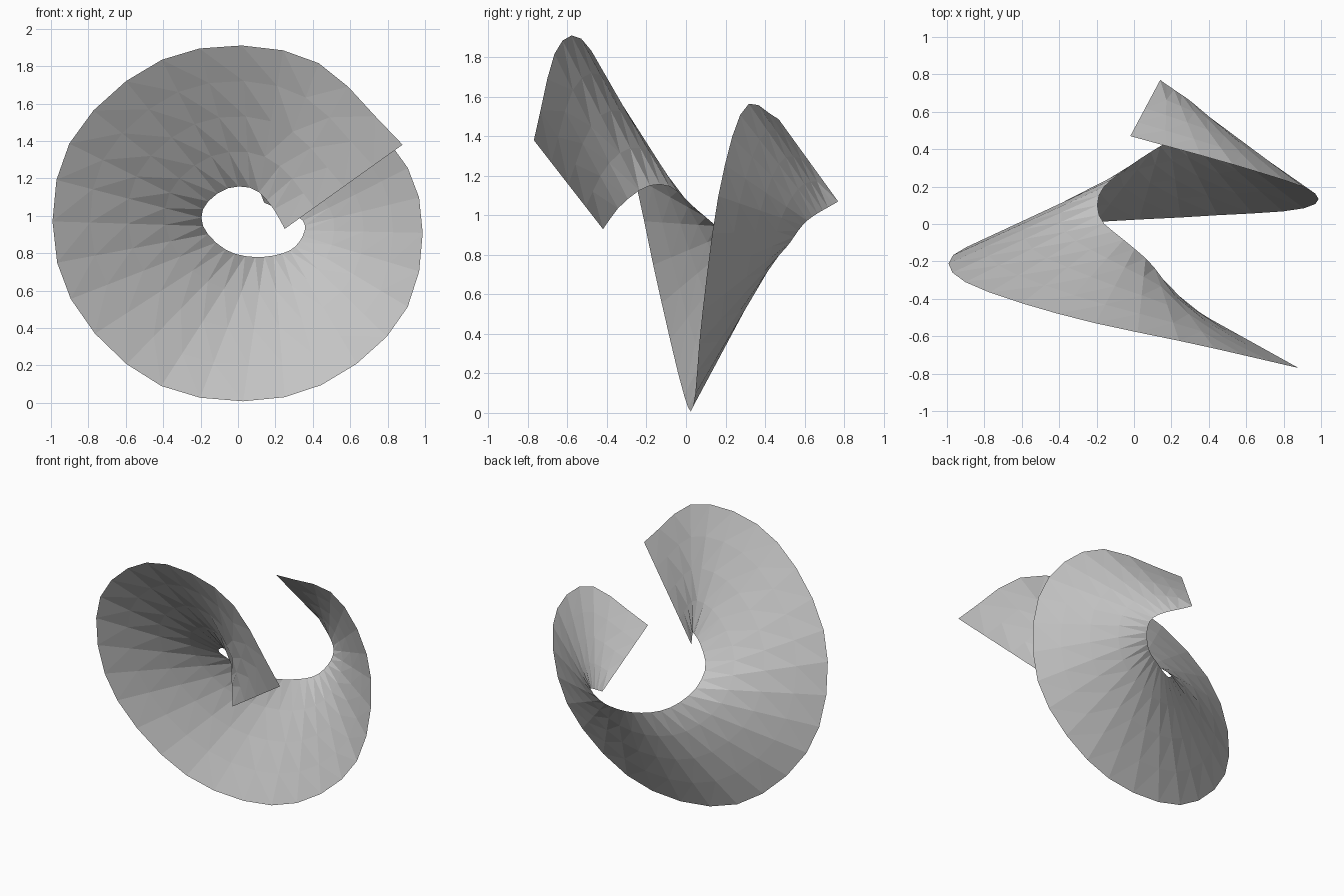
import bpy
import bmesh
import math
from mathutils import Vector

cube = bpy.data.objects.get("Cube")
if cube:
    bpy.data.objects.remove(cube, do_unlink=True)

LENGTH_STEPS = 34
WIDTH_STEPS = 4

# Path of the wide outer rim, from the front end to the back end
OUTER_RIM = [
    (.88, -.77, 1.38), (.36, -.65, 1.85), (-.37, -.49, 1.85), (-.92, -.3, 1.35),
    (-.93, -.14, .63), (-.41, -.01, .09), (.33, .04, .05), (.89, .08, .48),
    (.96, .17, 1.13), (.59, .3, 1.55), (-.02, .47, 1.485),
]

# Path of the narrow inner rim around the opening
INNER_RIM = [
    (.25, -.42, .93), (.18, -.33, 1.05), (.08, -.2, 1.145), (-.06, -.08, 1.145),
    (-.18, .03, 1.05), (-.18, .17, .93), (-.05, .29, .81), (.13, .41, .78),
    (.3, .5, .83), (.35, .61, .97), (.14, .77, 1.07),
]


def point_on_path(path, fraction):
    """Smooth position along a path, with fraction running from start to end."""
    points = [Vector(p) for p in path]
    points.insert(0, points[0] * 2 - points[1])
    points.append(points[-1] * 2 - points[-2])
    position = min(max(fraction, 0), 1) * (len(path) - 1)
    index = min(int(position), len(path) - 2)
    t = position - index
    before, start, end, after = points[index:index + 4]
    return (start
            + (end - before) * (t / 2)
            + (before * 2 - start * 5 + end * 4 - after) * (t * t / 2)
            + (start * 3 - before - end * 3 + after) * (t ** 3 / 2))


def make_material(name, color):
    material = bpy.data.materials.new(name)
    material.use_nodes = True
    material.diffuse_color = color
    for node in material.node_tree.nodes:
        if node.type == "BSDF_PRINCIPLED":
            node.inputs["Base Color"].default_value = color
    return material


# Spiral sheet: straight ribs joining the two rims, twisted ahead in the middle
bm = bmesh.new()
ribs = []
for step in range(LENGTH_STEPS + 1):
    along = step / LENGTH_STEPS
    outer = point_on_path(OUTER_RIM, along)
    inner = point_on_path(INNER_RIM, along + .15 * math.sin(math.pi * along))
    ribs.append([bm.verts.new(inner.lerp(outer, column / WIDTH_STEPS))
                 for column in range(WIDTH_STEPS + 1)])

for rib, next_rib in zip(ribs, ribs[1:]):
    for column in range(WIDTH_STEPS):
        bm.faces.new((rib[column], rib[column + 1],
                      next_rib[column + 1], next_rib[column]))

# Flat triangular facets
bmesh.ops.triangulate(bm, faces=bm.faces[:])
bmesh.ops.recalc_face_normals(bm, faces=bm.faces[:])

mesh = bpy.data.meshes.new("spiral_sheet")
bm.to_mesh(mesh)
bm.free()
mesh.materials.append(make_material("light grey", (.55, .55, .55, 1)))
sheet = bpy.data.objects.new("spiral_sheet", mesh)
bpy.context.collection.objects.link(sheet)
